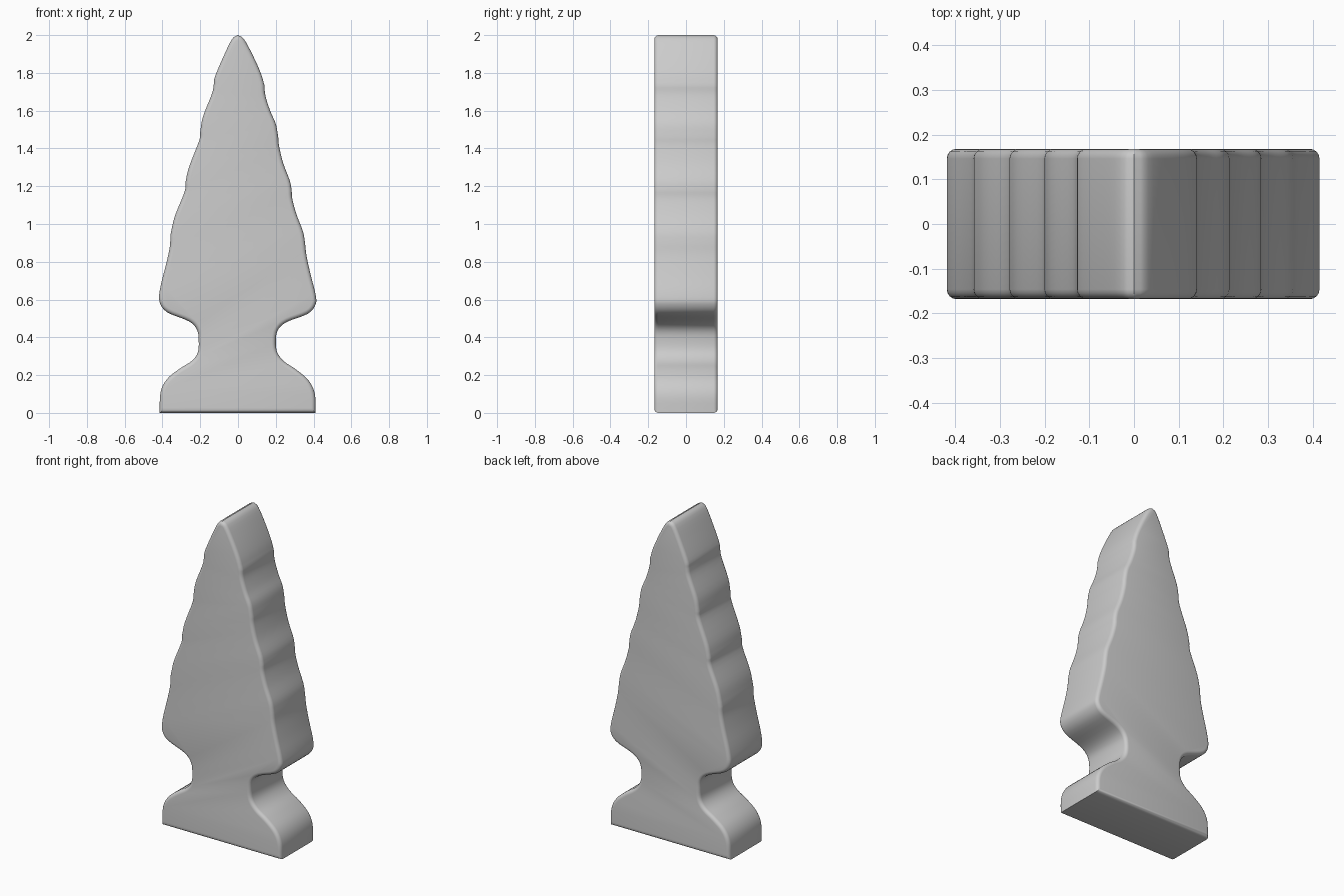
import bpy, bmesh
from mathutils import Vector

if "Cube" in bpy.data.objects:
    bpy.data.objects.remove(bpy.data.objects["Cube"])

HALF_DEPTH = 0.168
ROUND = 0.022

# Silhouette runs (x, z), each run is one smooth scallop ending at a crease
right_runs = [
    [(0, 2.0), (0.032, 1.978), (0.08, 1.89), (0.12, 1.80), (0.14, 1.735)],
    [(0.14, 1.735), (0.145, 1.68), (0.17, 1.60), (0.20, 1.53), (0.213, 1.46)],
    [(0.213, 1.46), (0.218, 1.41), (0.24, 1.32), (0.274, 1.23), (0.284, 1.18)],
    [(0.284, 1.18), (0.288, 1.13), (0.31, 1.05), (0.344, 0.96), (0.355, 0.90)],
    [(0.355, 0.90), (0.363, 0.83), (0.385, 0.73), (0.41, 0.63), (0.411, 0.575),
     (0.37, 0.525), (0.26, 0.482), (0.212, 0.44), (0.20, 0.38), (0.208, 0.32),
     (0.245, 0.272), (0.31, 0.228), (0.375, 0.17), (0.407, 0.10), (0.41, 0)],
]
left_runs = [
    [(0, 2.0), (-0.032, 1.978), (-0.08, 1.88), (-0.122, 1.78), (-0.128, 1.74)],
    [(-0.128, 1.74), (-0.138, 1.69), (-0.185, 1.57), (-0.20, 1.49)],
    [(-0.20, 1.49), (-0.206, 1.44), (-0.26, 1.30), (-0.278, 1.22)],
    [(-0.278, 1.22), (-0.283, 1.17), (-0.335, 1.04), (-0.358, 0.94)],
    [(-0.358, 0.94), (-0.361, 0.88), (-0.38, 0.79), (-0.41, 0.67), (-0.416, 0.59),
     (-0.375, 0.533), (-0.26, 0.485), (-0.217, 0.44), (-0.208, 0.38),
     (-0.213, 0.32), (-0.245, 0.275), (-0.31, 0.233), (-0.375, 0.18),
     (-0.41, 0.11), (-0.415, 0)],
]


def smooth_run(pts, steps=4):
    """Catmull-Rom through one run, last point left out."""
    p = [Vector(q) for q in pts]
    p = [2 * p[0] - p[1]] + p + [2 * p[-1] - p[-2]]
    out = []
    for i in range(1, len(p) - 2):
        a, b, c, d = p[i - 1:i + 3]
        for k in range(steps):
            t = k / steps
            out.append(0.5 * (2 * b + (c - a) * t + (2 * a - 5 * b + 4 * c - d) * t * t
                              + (3 * b - a - 3 * c + d) * t ** 3))
    return out


def side(runs):
    pts = [q for r in runs for q in smooth_run(r)]
    return pts + [Vector(runs[-1][-1])]


# rounded tip: mirror the first tangent so that both sides meet flat
right, left = side(right_runs), side(left_runs)
outline = right + left[:0:-1]

# Tree slab: extruded silhouette with rounded front and back rims
bm = bmesh.new()
face = bm.faces.new([bm.verts.new((p.x, -HALF_DEPTH, p.y)) for p in outline])
ext = bmesh.ops.extrude_face_region(bm, geom=[face], use_keep_orig=True)
bmesh.ops.translate(bm, vec=(0, 2 * HALF_DEPTH, 0),
                    verts=[g for g in ext["geom"] if isinstance(g, bmesh.types.BMVert)])
bmesh.ops.recalc_face_normals(bm, faces=bm.faces)
rims = [e for e in bm.edges if abs(e.verts[0].co.y - e.verts[1].co.y) < 1e-5]
bmesh.ops.bevel(bm, geom=rims, offset=ROUND, offset_type='OFFSET', segments=4,
                profile=0.5, affect='EDGES', clamp_overlap=False)
bmesh.ops.recalc_face_normals(bm, faces=bm.faces)
mesh = bpy.data.meshes.new("tree_slab")
bm.to_mesh(mesh)
bm.free()
tree = bpy.data.objects.new("tree_slab", mesh)
bpy.context.collection.objects.link(tree)
bpy.context.view_layer.objects.active = tree
tree.select_set(True)
bpy.ops.object.shade_smooth_by_angle(angle=0.6)
